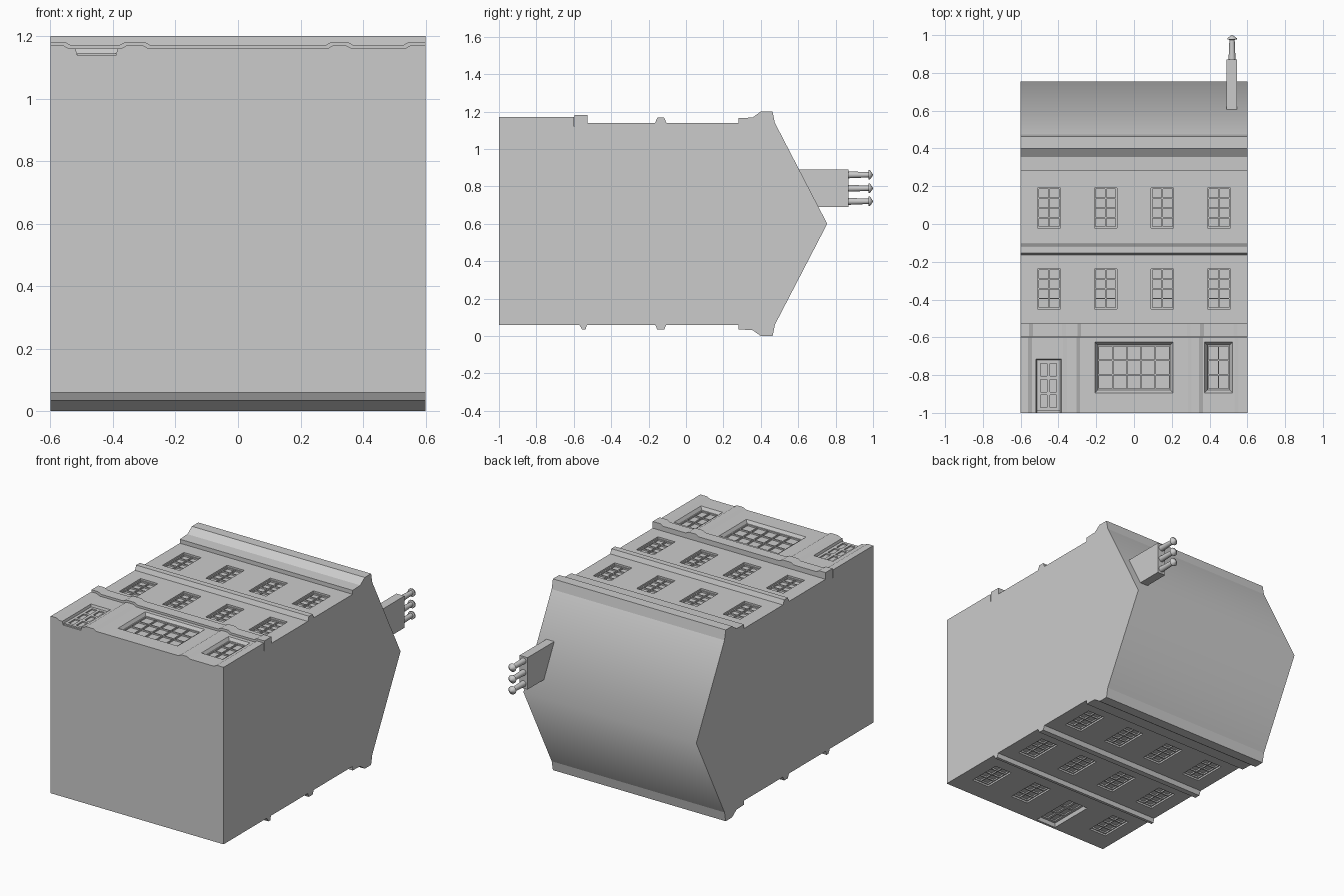
import bpy, bmesh, math
from mathutils import Matrix, Vector

if "Cube" in bpy.data.objects:
    bpy.data.objects.remove(bpy.data.objects["Cube"])


def make(name, bm):
    bmesh.ops.recalc_face_normals(bm, faces=bm.faces)
    me = bpy.data.meshes.new(name)
    bm.to_mesh(me)
    bm.free()
    ob = bpy.data.objects.new(name, me)
    bpy.context.collection.objects.link(ob)
    return ob


def extrude(name, pts, vec):
    """Close a 3D outline and sweep it along vec."""
    bm = bmesh.new()
    f = bm.faces.new([bm.verts.new(p) for p in pts])
    r = bmesh.ops.extrude_face_region(bm, geom=[f])
    bmesh.ops.translate(bm, vec=vec, verts=[v for v in r['geom'] if isinstance(v, bmesh.types.BMVert)])
    return make(name, bm)


def add_box(bm, x0, x1, y0, y1, z0, z1):
    m = Matrix.Translation(((x0 + x1) / 2, (y0 + y1) / 2, (z0 + z1) / 2)) @ \
        Matrix.Diagonal((abs(x1 - x0), abs(y1 - y0), abs(z1 - z0), 1))
    bmesh.ops.create_cube(bm, size=1, matrix=m)


def add_recess(bm, x0, x1, y0, y1, z, out, depth, taper):
    """Tapered cutter; out is +1 for the street face, -1 for the rear face."""
    rings = []
    for t, zz in ((-taper * 0.5, z + out * depth * 0.5), (taper, z - out * depth)):
        rings.append([bm.verts.new(p) for p in ((x0 + t, y0 + t, zz), (x1 - t, y0 + t, zz),
                                                (x1 - t, y1 - t, zz), (x0 + t, y1 - t, zz))])
    a, b = rings
    bm.faces.new(a)
    bm.faces.new(b[::-1])
    for i in range(4):
        j = (i + 1) % 4
        bm.faces.new((a[i], b[i], b[j], a[j]))


def add_bars(bm, x0, x1, y0, y1, z, out, cols, rows, w=0.007, h=0.009):
    """Frame and glazing bars standing on the recessed pane at z."""
    zs = (z - out * 0.004, z + out * h)
    for i in range(cols + 1):
        x = x0 + w / 2 + (x1 - x0 - w) * i / cols
        add_box(bm, x - w / 2, x + w / 2, y0, y1, *zs)
    for j in range(rows + 1):
        y = y0 + w / 2 + (y1 - y0 - w) * j / rows
        add_box(bm, x0, x1, y - w / 2, y + w / 2, *zs)


def cut(ob, bm):
    c = make(ob.name + "_cutter", bm)
    m = ob.modifiers.new("openings", 'BOOLEAN')
    m.operation, m.solver, m.object = 'DIFFERENCE', 'EXACT', c
    bpy.context.view_layer.objects.active = ob
    bpy.ops.object.modifier_apply(modifier=m.name)
    bpy.data.objects.remove(c)


# main body: street face is +z, rear face is -z, the building rises along +y
street = [(-1, 1.12), (-0.53, 1.12), (-0.53, 1.14), (-0.165, 1.14), (-0.153, 1.168), (-0.117, 1.168),
          (-0.105, 1.14), (0.28, 1.14), (0.28, 1.165), (0.355, 1.168), (0.40, 1.2), (0.463, 1.2), (0.475, 1.14)]
rear = [(0.475, 0.06), (0.463, 0), (0.40, 0), (0.355, 0.032), (0.28, 0.035), (0.28, 0.06),
        (-0.105, 0.06), (-0.117, 0.034), (-0.153, 0.034), (-0.165, 0.06), (-0.53, 0.06),
        (-0.537, 0.034), (-0.555, 0.034), (-0.57, 0.06), (-1, 0.06)]
body = extrude("building_body", [(-0.6, y, z) for y, z in street + rear], (1.2, 0, 0))

# roof prism, softly shaded across the ridge
roof = extrude("roof", [(-0.6, 0.475, 1.14), (-0.6, 0.755, 0.6), (-0.6, 0.475, 0.06)], (1.2, 0, 0))


# ground floor front with pilasters, and the frieze stepping out over them
def shop_outline(y, lo, hi, grow):
    pts = [(-0.6, hi)]
    for x, rise in ((-0.555, 0), (-0.36, 1), (-0.30, 0), (0.30, 1), (0.35, 0), (0.548, 1)):
        if rise:
            pts += [(x - 0.015 - grow, lo), (x + 0.005 - grow, hi)]
        else:
            pts += [(x - 0.005 + grow, hi), (x + 0.015 + grow, lo)]
    pts += [(0.6, hi), (0.6, 1.08), (-0.6, 1.08)]
    return [(x, y, z) for x, z in pts]


shop = extrude("shop_front", shop_outline(-1, 1.16, 1.171, 0), (0, 0.4, 0))
extrude("shop_frieze", shop_outline(-0.595, 1.171, 1.182, 0.005), (0, 0.068, 0))

# windows on the upper floors of both faces, and the rear ground floor
bars, holes = bmesh.new(), bmesh.new()
D = 0.02
xs = (-0.45, -0.15, 0.15, 0.45)
spots = [(x, y, out) for x in xs for y in (-0.343, 0.085) for out in (1, -1)]
spots += [(x, -0.765, -1) for x in xs if x != -0.15]
for x, y, out in spots:
    z = 1.14 if out > 0 else 0.06
    r = (x - 0.06, x + 0.06, y - 0.106, y + 0.106)
    add_recess(holes, *r, z, out, D, 0.0)
    add_bars(bars, *r, z - out * D, out, 2, 4)

# rear door
add_recess(holes, -0.22, -0.08, -0.985, -0.69, 0.06, -1, 0.03, 0.008)
add_bars(bars, -0.212, -0.088, -0.977, -0.698, 0.09, -1, 2, 3, 0.016, 0.008)
cut(body, holes)

# shop windows and front door
holes = bmesh.new()
for x0, x1, cols in ((-0.207, 0.207, 5), (0.372, 0.522, 2)):
    add_recess(holes, x0, x1, -0.895, -0.625, 1.16, 1, 0.025, 0.016)
    add_bars(bars, x0 + 0.016, x1 - 0.016, -0.879, -0.641, 1.135, 1, cols, 3)
add_recess(holes, -0.52, -0.385, -1.05, -0.715, 1.16, 1, 0.022, 0.006)
add_bars(bars, -0.514, -0.391, -0.99, -0.721, 1.138, 1, 2, 3, 0.018, 0.008)
cut(shop, holes)
make("window_bars", bars)

# chimney stack
bm = bmesh.new()
add_box(bm, 0.491, 0.546, 0.605, 0.87, 0.69, 0.89)
make("chimney_stack", bm)

# chimney pots: lathe profile (radius, height along y)
prof = [(0.019, 0.86), (0.014, 0.975), (0.025, 0.977), (0.025, 0.984), (0.002, 1.0)]
N = 16
for k, zc in enumerate((0.72, 0.79, 0.862)):
    bm = bmesh.new()
    rings = [[bm.verts.new((0.519 + r * math.cos(2 * math.pi * i / N), y,
                            zc + r * math.sin(2 * math.pi * i / N))) for i in range(N)] for r, y in prof]
    for a, b in zip(rings, rings[1:]):
        for i in range(N):
            j = (i + 1) % N
            bm.faces.new((a[i], a[j], b[j], b[i]))
    bm.faces.new(rings[0])
    bm.faces.new(rings[-1])
    make("chimney_pot_%d" % (k + 1), bm)

# smooth shading on the roof and pots only
for ob in bpy.data.objects:
    ob.select_set(ob.name == "roof" or ob.name.startswith("chimney_pot"))
bpy.context.view_layer.objects.active = roof
bpy.ops.object.shade_smooth_by_angle(angle=math.radians(60))
